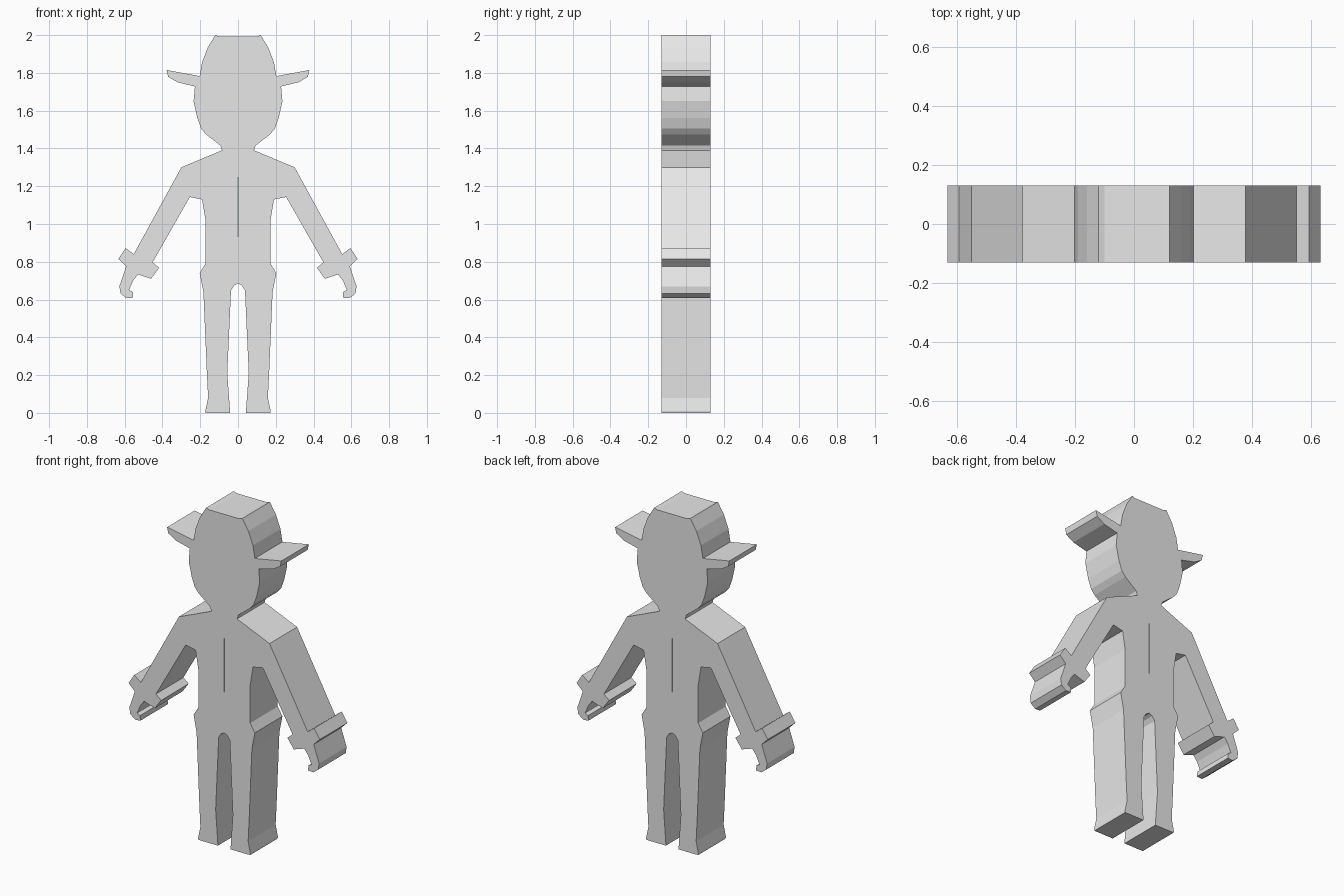
import bpy
import bmesh

if "Cube" in bpy.data.objects:
    bpy.data.objects.remove(bpy.data.objects["Cube"])

DEPTH = 0.13   # half thickness of the flat figure

# Half outline (x, z), running from the crown down to the crotch
head = [(0, 1.993), (.10, 1.993), (.12, 2.0), (.16, 1.935), (.19, 1.857), (.203, 1.783)]
ear = [(.378, 1.815), (.37, 1.78), (.32, 1.75), (.228, 1.728)]
jaw = [(.235, 1.65), (.215, 1.56), (.195, 1.505), (.17, 1.475), (.093, 1.415), (.085, 1.39)]
arm = [(.30, 1.30), (.552, .84)]
cuff_outer = [(.595, .873), (.633, .815), (.592, .775)]
hand = [(.628, .67), (.622, .632), (.59, .607), (.555, .61), (.557, .64), (.577, .65),
        (.555, .70), (.53, .733)]
cuff_inner = [(.46, .71), (.418, .768), (.452, .797)]
torso = [(.255, 1.143), (.19, 1.13), (.172, 1.02), (.172, .79), (.203, .74)]
leg = [(.183, .64), (.165, .217), (.158, .08), (.173, .01), (.171, 0),
       (.042, 0), (.043, .02), (.057, .21), (.037, .65), (.02, .675), (0, .685)]
# Hairline seam down the chest
seam = [(0, .93), (.0015, .935), (.0015, 1.245), (0, 1.25)]

outline = head + ear + jaw + arm + cuff_outer + hand + cuff_inner + torso + leg + seam

# Extrude the half outline, leaving the centre plane open for mirroring
bm = bmesh.new()
front = [bm.verts.new((x, -DEPTH, z)) for x, z in outline]
back = [bm.verts.new((x, DEPTH, z)) for x, z in outline]
bm.faces.new(front)
bm.faces.new(back[::-1])
for i in range(len(outline)):
    j = (i + 1) % len(outline)
    if outline[i][0] > 0 or outline[j][0] > 0:
        bm.faces.new((front[j], front[i], back[i], back[j]))
bmesh.ops.recalc_face_normals(bm, faces=bm.faces)
if next(f for f in bm.faces if len(f.verts) > 4).normal.y > 0:
    bmesh.ops.reverse_faces(bm, faces=bm.faces)

mesh = bpy.data.meshes.new("figure_body")
bm.to_mesh(mesh)
bm.free()
body = bpy.data.objects.new("figure_body", mesh)
bpy.context.collection.objects.link(body)

# Mirror to the other side
mirror = body.modifiers.new("mirror", 'MIRROR')
mirror.use_axis[0] = True
mirror.merge_threshold = 0.0005

# Single plain colour
grey = bpy.data.materials.new("light grey")
grey.diffuse_color = (0.8, 0.8, 0.8, 1)
grey.use_nodes = True
grey.node_tree.nodes["Principled BSDF"].inputs["Base Color"].default_value = grey.diffuse_color
mesh.materials.append(grey)
